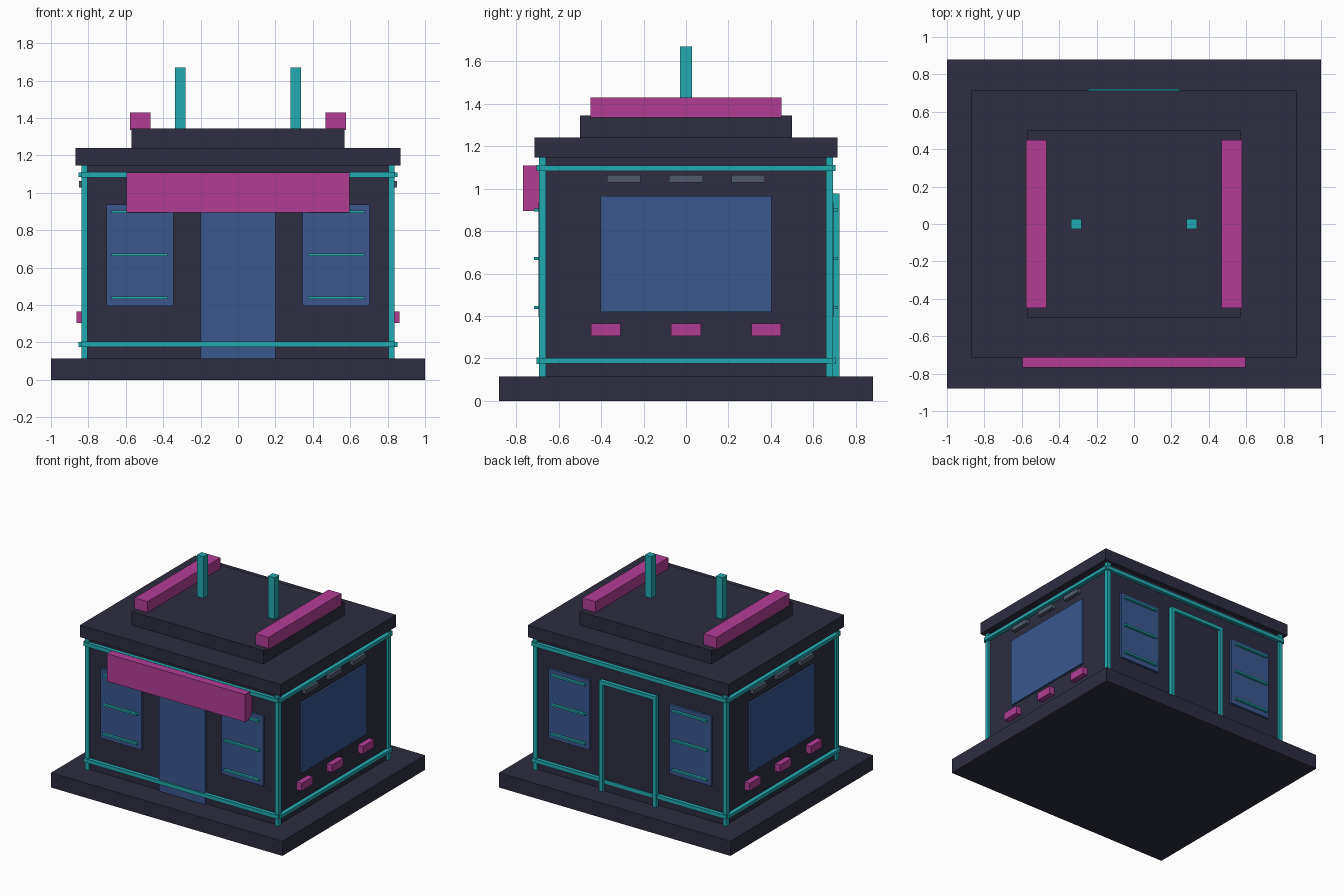
import bpy
import bmesh
from mathutils import Matrix, Vector

old = bpy.data.objects.get("Cube")
if old:
    bpy.data.objects.remove(old, do_unlink=True)


def make_material(name, rgb):
    mat = bpy.data.materials.new(name)
    mat.use_nodes = True
    color = (*rgb, 1.0)
    mat.diffuse_color = color
    mat.node_tree.nodes["Principled BSDF"].inputs["Base Color"].default_value = color
    return mat


DARK = make_material("dark navy", (0.026, 0.026, 0.052))
TEAL = make_material("teal trim", (0.016, 0.41, 0.435))
PINK = make_material("magenta", (0.45, 0.048, 0.30))
BLUE = make_material("blue glass", (0.043, 0.095, 0.275))
GREY = make_material("slate grey", (0.08, 0.102, 0.15))


def box(name, mat, x, y, z):
    """Box spanning the (low, high) range on each axis."""
    low, high = (Vector(c) for c in zip(x, y, z))
    bm = bmesh.new()
    place = Matrix.Translation((low + high) / 2) @ Matrix.Diagonal((*(high - low), 1))
    bmesh.ops.create_cube(bm, size=1, matrix=place)
    mesh = bpy.data.meshes.new(name)
    bm.to_mesh(mesh)
    bm.free()
    mesh.materials.append(mat)
    obj = bpy.data.objects.new(name, mesh)
    bpy.context.collection.objects.link(obj)
    return obj


def around(center, width):
    return (center - width / 2, center + width / 2)


def outward(sign, inner, outer):
    """Range from inner to outer distance on the chosen side of an axis."""
    return tuple(sorted((sign * inner, sign * outer)))


WALL_X, WALL_Y = 0.82, 0.677
FLOOR, EAVES = 0.115, 1.147
SIDES = ((-1, "right"), (1, "left"))
ENDS = ((-1, "front"), (1, "back"))

# Slab, walls and stepped roof
box("base_slab", DARK, (-1, 1), (-0.88, 0.88), (0, FLOOR))
box("walls", DARK, (-WALL_X, WALL_X), (-WALL_Y, WALL_Y), (FLOOR, EAVES))
box("roof_slab", DARK, (-0.868, 0.868), (-0.713, 0.713), (EAVES, 1.24))
box("roof_upper_tier", DARK, (-0.57, 0.57), (-0.5, 0.5), (1.24, 1.345))

# Roof light bars and masts
for s, side in SIDES:
    box(f"roof_bar_{side}", PINK, outward(s, 0.467, 0.578), (-0.45, 0.45), (1.335, 1.43))
    box(f"roof_mast_{side}", TEAL, around(s * 0.308, 0.055), around(0, 0.055), (1.345, 1.67))

# Corner posts
for s, side in SIDES:
    for e, end in ENDS:
        box(f"corner_post_{end}_{side}", TEAL, around(s * WALL_X, 0.033),
            around(e * WALL_Y, 0.033), (FLOOR, EAVES))

# Trim rails running round the walls
for level, z in (("lower", 0.19), ("upper", 1.097)):
    for e, end in ENDS:
        box(f"{level}_rail_{end}", TEAL, (-0.84, 0.84), outward(e, 0.67, 0.705), around(z, 0.03))
    for s, side in SIDES:
        box(f"{level}_rail_{side}", TEAL, outward(s, 0.815, 0.853), (-0.69, 0.69), around(z, 0.026))

# Front and back windows with shelf rods
for e, end in ENDS:
    for s, side in SIDES:
        box(f"window_{end}_{side}", BLUE, outward(s, 0.346, 0.702),
            outward(e, WALL_Y, 0.695), (0.395, 0.938))
        for i, z in enumerate((0.44, 0.67, 0.9)):
            box(f"window_rod_{end}_{side}_{i + 1}", TEAL, outward(s, 0.376, 0.677),
                outward(e, 0.69, 0.715), around(z, 0.014))

# Front door and sign panel
box("front_door", BLUE, (-0.2, 0.2), (-0.692, -WALL_Y), (FLOOR, 0.92))
box("front_sign", PINK, (-0.597, 0.597), (-0.767, -WALL_Y), (0.895, 1.11))

# Back door with its frame
box("back_door", DARK, (-0.22, 0.22), (WALL_Y, 0.7), (FLOOR, 0.955))
for s, side in SIDES:
    box(f"back_door_frame_{side}", TEAL, outward(s, 0.215, 0.245), (0.69, 0.722), (FLOOR, 0.978))
box("back_door_frame_top", TEAL, (-0.215, 0.215), (0.69, 0.722), (0.95, 0.978))

# Side windows, lamps and vents
for s, side in SIDES:
    box(f"side_window_{side}", BLUE, outward(s, WALL_X, 0.835), (-0.402, 0.402), (0.42, 0.965))
    for i in (-1, 0, 1):
        box(f"side_lamp_{side}_{i + 2}", PINK, outward(s, WALL_X, 0.863),
            around(i * 0.378, 0.14), (0.305, 0.365))
        box(f"side_vent_{side}_{i + 2}", GREY, outward(s, WALL_X, 0.85),
            around(i * 0.293, 0.158), (1.028, 1.064))
